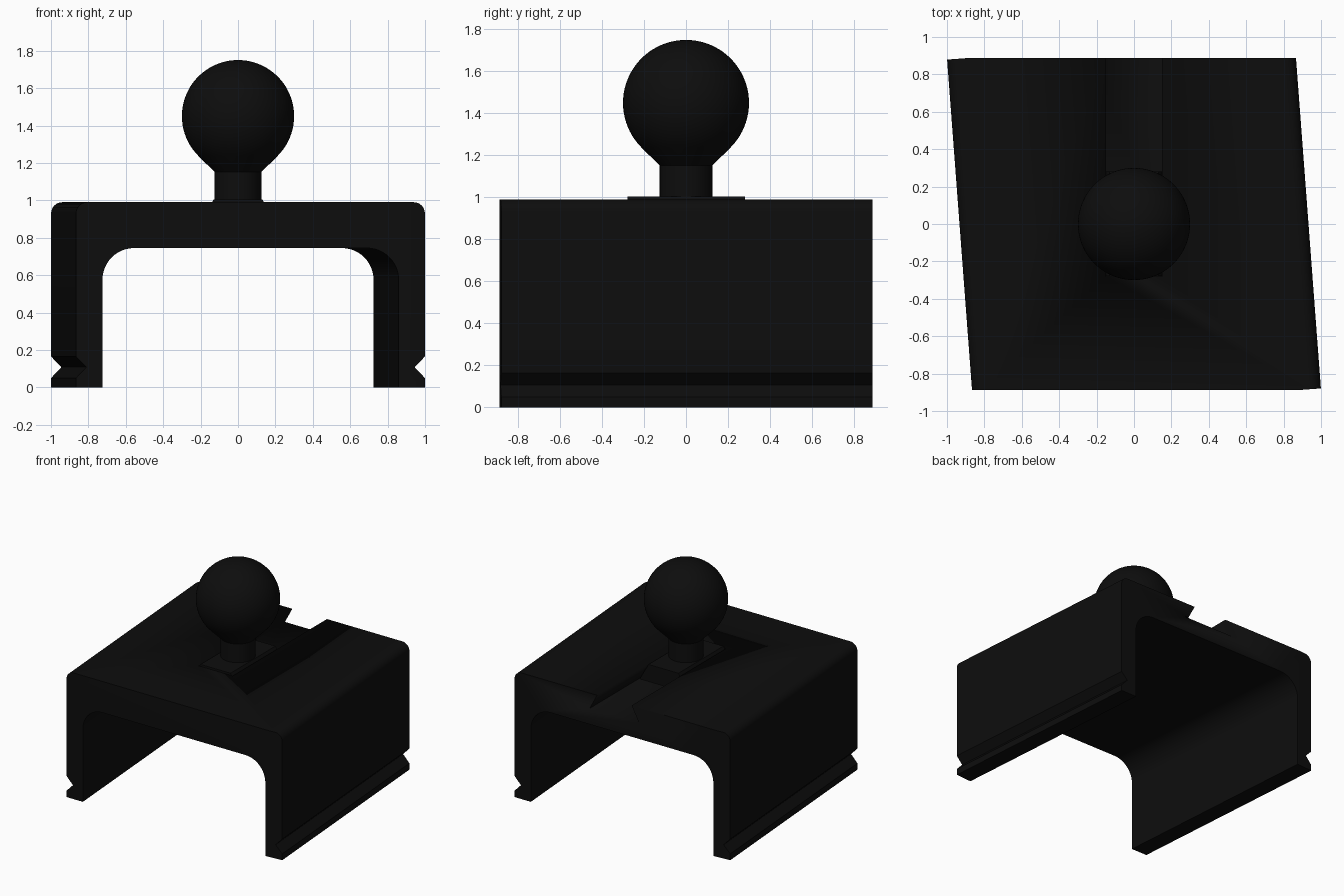
import bpy, bmesh, math
from mathutils import Vector

if "Cube" in bpy.data.objects:
    bpy.data.objects.remove(bpy.data.objects["Cube"])

black = bpy.data.materials.new("matte_black")
black.diffuse_color = (0.004, 0.004, 0.004, 1)
black.use_nodes = True
black.node_tree.nodes["Principled BSDF"].inputs["Base Color"].default_value = black.diffuse_color

HALF_LEN = 0.888   # half depth along y
SKEW = 0.067       # sideways shift of each end


def finish(name, bm, angle=30):
    bmesh.ops.recalc_face_normals(bm, faces=bm.faces)
    mesh = bpy.data.meshes.new(name)
    bm.to_mesh(mesh)
    bm.free()
    obj = bpy.data.objects.new(name, mesh)
    bpy.context.collection.objects.link(obj)
    mesh.materials.append(black)
    bpy.ops.object.select_all(action='DESELECT')
    obj.select_set(True)
    bpy.context.view_layer.objects.active = obj
    bpy.ops.object.shade_smooth_by_angle(angle=math.radians(angle))
    return obj


def prism(profile, y0, y1, skew=0.0):
    """Loft an x-z profile from y0 to y1, shifted sideways by skew."""
    bm = bmesh.new()
    a = [bm.verts.new((x + skew, y0, z)) for x, z in profile]
    b = [bm.verts.new((x - skew, y1, z)) for x, z in profile]
    n = len(profile)
    bm.faces.new(a)
    bm.faces.new(b[::-1])
    for i in range(n):
        j = (i + 1) % n
        bm.faces.new((a[i], b[i], b[j], a[j]))
    return bm


def arc(cx, cz, r, a0, a1, n):
    return [(cx + r * math.cos(math.radians(a0 + (a1 - a0) * i / n)),
             cz + r * math.sin(math.radians(a0 + (a1 - a0) * i / n)))
            for i in range(n + 1)]


# Skewed U-shaped bracket: right half of the profile, then mirrored
OUT, INN = 0.933, 0.792
right = [(INN, 0), (OUT, 0), (OUT, 0.05), (OUT - 0.055, 0.108), (OUT, 0.165)]
right += arc(OUT - 0.06, 0.93, 0.06, 0, 90, 8)
inner = arc(INN - 0.17, 0.575, 0.17, 90, 0, 12)
half = inner + right
bm = prism(half + [(-x, z) for x, z in reversed(half)], -HALF_LEN, HALF_LEN, SKEW)

# Trim the two acute wall ends square to the walls
wall_dir = Vector((-SKEW, HALF_LEN, 0)).normalized()
for s in (1, -1):
    cut = bmesh.ops.bisect_plane(
        bm, geom=bm.verts[:] + bm.edges[:] + bm.faces[:],
        plane_co=(0.88 * s, -HALF_LEN * s, 0), plane_no=wall_dir * s,
        clear_inner=True)
    bmesh.ops.holes_fill(bm, edges=[e for e in bm.edges if e.is_boundary], sides=0)
bracket = finish("bracket", bm)


def dovetail(top, bottom, z_top, z_bottom):
    return [(-top, z_top), (top, z_top), (bottom, z_bottom), (-bottom, z_bottom)]


# Dovetail slot, open at the back
cutter = finish("slot_cutter", prism(dovetail(0.145, 0.214, 1.0, 0.87), -0.28, 1.0))
cutter.hide_render = True
cutter.hide_set(True)
slot = bracket.modifiers.new("slot", 'BOOLEAN')
slot.operation = 'DIFFERENCE'
slot.solver = 'EXACT'
slot.object = cutter

# Dovetail foot that slides in the slot
finish("dovetail_foot", prism(dovetail(0.13, 0.205, 1.005, 0.872), -0.279, 0.28))

# Ball on a post, with a 45 degree neck
pts = [(0, 1.0), (0.125, 1.0), (0.125, 1.151)]
pts += arc(0, 1.45, 0.3, -45, 90, 30)[:-1] + [(0, 1.75)]
bm = bmesh.new()
verts = [bm.verts.new((x, 0, z)) for x, z in pts]
edges = [bm.edges.new(p) for p in zip(verts, verts[1:])]
bmesh.ops.spin(bm, geom=verts + edges, cent=(0, 0, 0), axis=(0, 0, 1),
               angle=math.tau, steps=64, use_merge=True)
bmesh.ops.remove_doubles(bm, verts=bm.verts, dist=1e-5)
finish("ball_post", bm)
